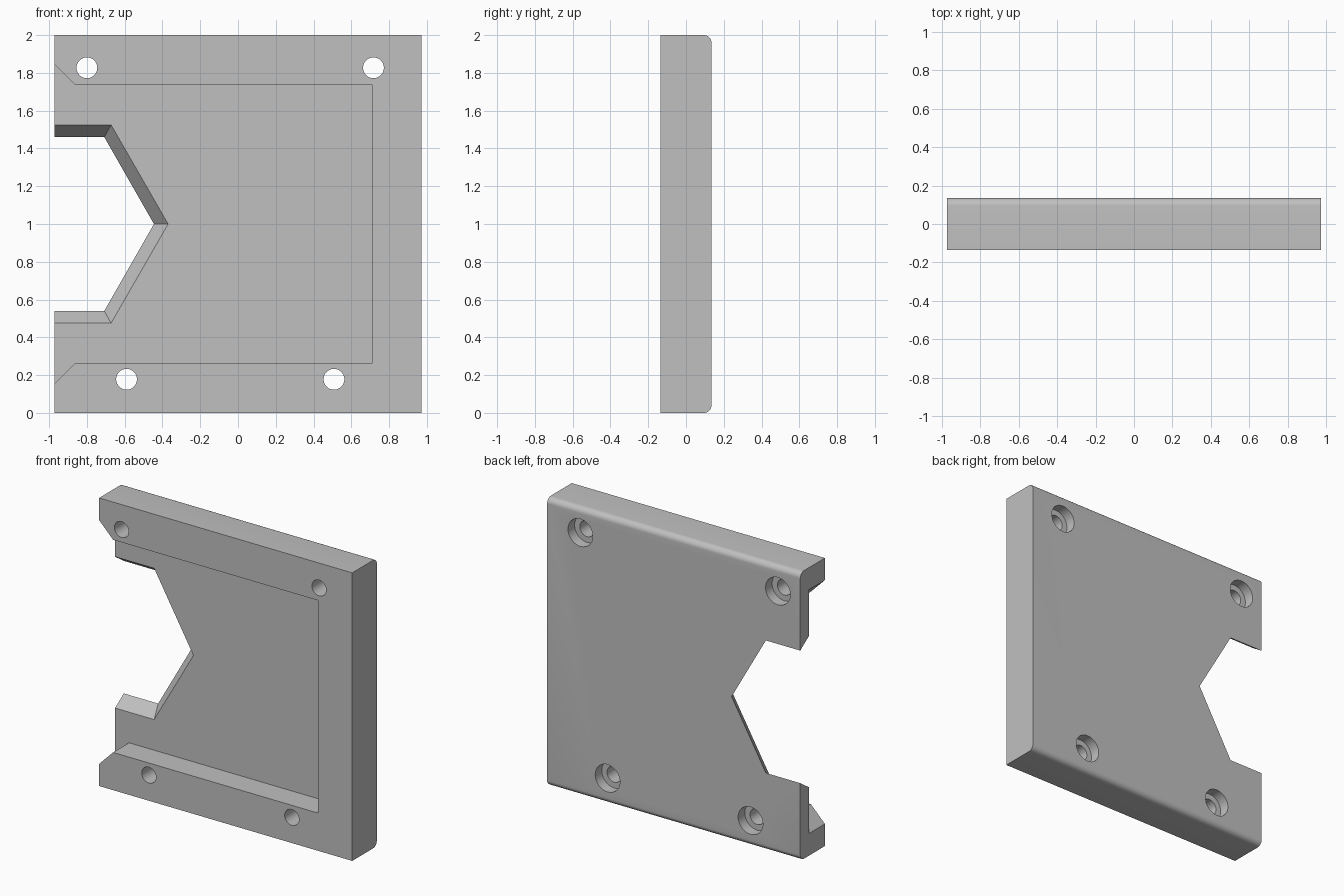
import bpy
import bmesh
import math

HALF_W, HALF_D, HEIGHT = 0.972, 0.135, 2.0
FLOOR_Y = 0.04          # pocket floor
ROUND = 0.04            # rounding of the rear long edges

default = bpy.data.objects.get("Cube")
if default:
    bpy.data.objects.remove(default, do_unlink=True)

grey = bpy.data.materials.new("plain grey")
grey.use_nodes = True
colour = (0.527, 0.527, 0.527, 1)
grey.diffuse_color = colour
grey.node_tree.nodes["Principled BSDF"].inputs["Base Color"].default_value = colour


def loft(name, front, y0, back, y1):
    """Solid joining an (x, z) outline at y0 to one at y1."""
    bm = bmesh.new()
    a = [bm.verts.new((x, y0, z)) for x, z in front]
    b = [bm.verts.new((x, y1, z)) for x, z in back]
    bm.faces.new(a)
    bm.faces.new(b)
    for i in range(len(a)):
        j = (i + 1) % len(a)
        bm.faces.new((a[i], a[j], b[j], b[i]))
    bmesh.ops.recalc_face_normals(bm, faces=bm.faces)
    mesh = bpy.data.meshes.new(name)
    bm.to_mesh(mesh)
    bm.free()
    mesh.materials.append(grey)
    obj = bpy.data.objects.new(name, mesh)
    bpy.context.collection.objects.link(obj)
    return obj


def circle(x, z, r, n=48):
    return [(x + r * math.cos(math.tau * i / n), z + r * math.sin(math.tau * i / n))
            for i in range(n)]


def mirrored(upper):
    """Complete an outline by mirroring its upper half about mid height."""
    return upper + [(x, HEIGHT - z) for x, z in reversed(upper) if abs(z - 1) > 1e-6]


# Plate with rounded top and bottom rear edges
box = mirrored([(-HALF_W, HEIGHT), (HALF_W, HEIGHT)])
plate = loft("mounting_plate", box, -HALF_D, box, HALF_D)
bm = bmesh.new()
bm.from_mesh(plate.data)
rear = [e for e in bm.edges if all(v.co.y > 0 for v in e.verts)
        and abs(e.verts[0].co.z - e.verts[1].co.z) < 0.01]
bmesh.ops.bevel(bm, geom=rear, offset=ROUND, segments=8, profile=0.5, affect='EDGES')
bm.to_mesh(plate.data)
bm.free()

# Front pocket, flared at its open side
pocket = mirrored([(-1.065, 1.94), (-0.865, 1.738), (0.71, 1.738)])
cutters = [loft("pocket_cutter", pocket, -0.3, pocket, FLOOR_Y)]

# Tapered pointed notch, extended past both faces of the thin web
wide = mirrored([(-1.2, 1.525), (-0.672, 1.525), (-0.37, 1.0)])
narrow = mirrored([(-1.2, 1.46), (-0.708, 1.46), (-0.445, 1.0)])


def along(t):
    return [(a + (c - a) * t, b + (d - b) * t) for (a, b), (c, d) in zip(wide, narrow)]


def depth(t):
    return FLOOR_Y + (HALF_D - FLOOR_Y) * t


cutters.append(loft("notch_cutter", along(-0.8), depth(-0.8), along(1.3), depth(1.3)))

# Screw holes, counterbored from the rear
for x, z in [(-0.8, 1.827), (0.717, 1.827), (-0.59, 0.178), (0.508, 0.178)]:
    for name, r, y0 in [("hole_cutter", 0.055, -0.3), ("counterbore_cutter", 0.095, 0.062)]:
        ring = circle(x, z, r)
        cutters.append(loft(name, ring, y0, ring, 0.3))

# Cut everything and tidy up
bpy.context.view_layer.objects.active = plate
for cutter in cutters:
    cutter.hide_render = True
    mod = plate.modifiers.new(cutter.name, 'BOOLEAN')
    mod.operation = 'DIFFERENCE'
    mod.solver = 'EXACT'
    mod.object = cutter
    bpy.ops.object.modifier_apply(modifier=mod.name)
    bpy.data.objects.remove(cutter, do_unlink=True)

bpy.ops.object.select_all(action='DESELECT')
plate.select_set(True)
bpy.ops.object.shade_smooth_by_angle(angle=math.radians(30))
